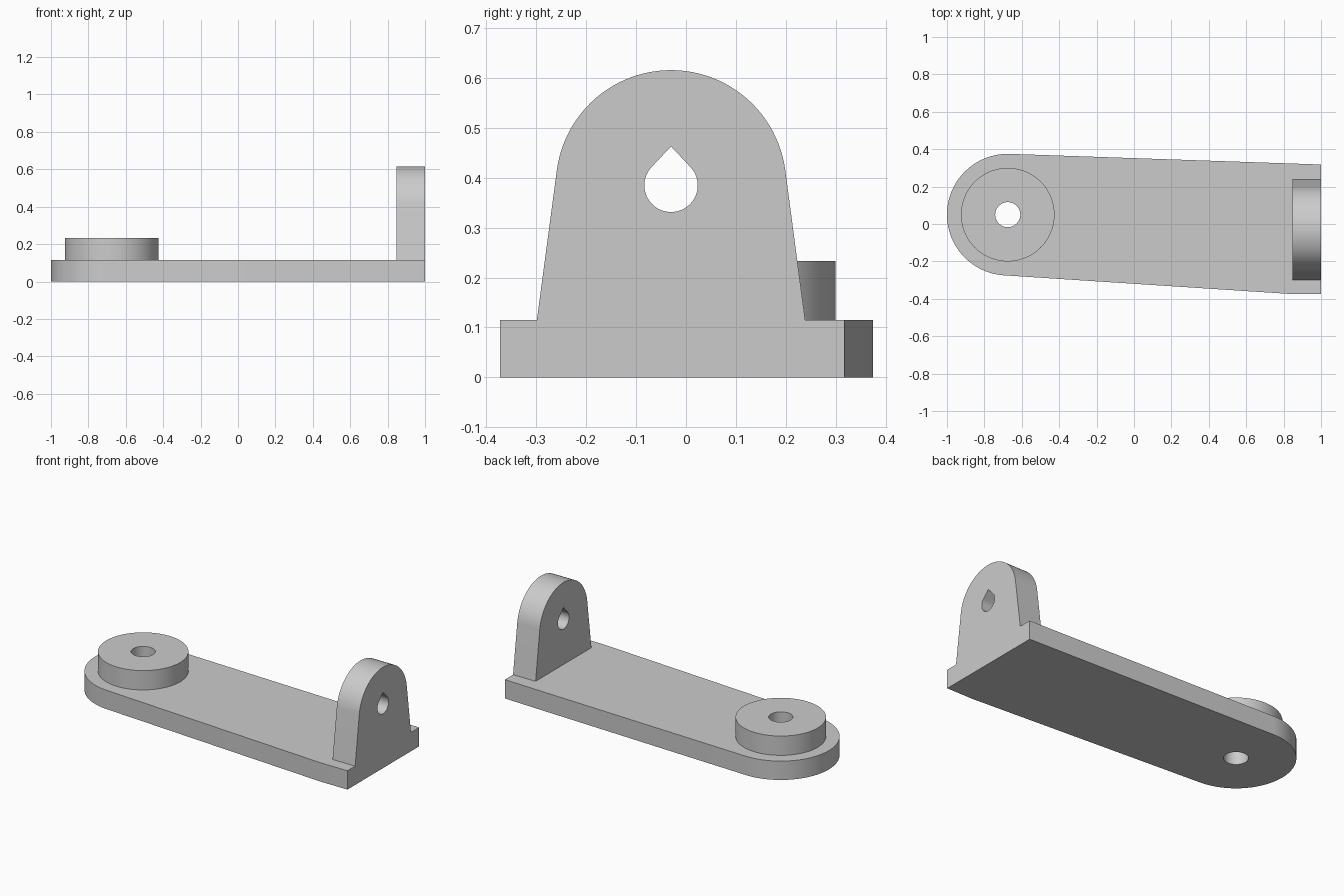
import bpy
import bmesh
from math import cos, sin, radians, pi
from mathutils import Matrix

cube = bpy.data.objects.get("Cube")
if cube:
    bpy.data.objects.remove(cube, do_unlink=True)

# Single plain grey
grey = bpy.data.materials.new("plain_grey")
grey.use_nodes = True
colour = (0.6, 0.6, 0.6, 1)
grey.diffuse_color = colour
grey.node_tree.nodes["Principled BSDF"].inputs["Base Color"].default_value = colour


def arc(cx, cy, r, start, end, steps):
    """Points along an arc, angles in degrees."""
    angles = [radians(start + (end - start) * i / steps) for i in range(steps + 1)]
    return [(cx + r * cos(a), cy + r * sin(a)) for a in angles]


def circle(cx, cy, r, steps=64):
    return arc(cx, cy, r, 0, 360, steps)[:-1]


def plate(name, outline, hole, depth, matrix):
    """Extrude an outline with an optional hole along local z, then place it."""
    curve = bpy.data.curves.new(name + "_profile", "CURVE")
    curve.dimensions = "2D"
    curve.fill_mode = "BOTH"
    curve.extrude = depth / 2
    for loop in (outline, hole):
        spline = curve.splines.new("POLY")
        spline.points.add(len(loop) - 1)
        for point, (x, y) in zip(spline.points, loop):
            point.co = (x, y, 0, 1)
        spline.use_cyclic_u = True
    temp = bpy.data.objects.new(name + "_profile", curve)
    bpy.context.collection.objects.link(temp)
    graph = bpy.context.evaluated_depsgraph_get()
    mesh = bpy.data.meshes.new_from_object(temp.evaluated_get(graph))
    bpy.data.objects.remove(temp, do_unlink=True)
    bpy.data.curves.remove(curve)

    # Weld caps to walls, then move from centred depth to its place
    bm = bmesh.new()
    bm.from_mesh(mesh)
    bmesh.ops.remove_doubles(bm, verts=bm.verts, dist=0.0001)
    bmesh.ops.dissolve_limit(bm, angle_limit=radians(0.5), verts=bm.verts, edges=bm.edges)
    bmesh.ops.transform(bm, verts=bm.verts,
                        matrix=matrix @ Matrix.Translation((0, 0, depth / 2)))
    bmesh.ops.recalc_face_normals(bm, faces=bm.faces)
    bm.to_mesh(mesh)
    bm.free()
    mesh.name = name
    mesh.materials.clear()
    mesh.materials.append(grey)

    obj = bpy.data.objects.new(name, mesh)
    bpy.context.collection.objects.link(obj)
    bpy.ops.object.select_all(action="DESELECT")
    obj.select_set(True)
    bpy.context.view_layer.objects.active = obj
    bpy.ops.object.shade_smooth_by_angle(angle=radians(25))
    return obj


base_top = 0.115
pivot = (-0.675, 0.05)
bolt_hole = circle(*pivot, 0.067)

# Tapered base with one rounded end
base_outline = arc(*pivot, 0.325, 88, 266.2, 48)
base_outline += [(0.82, -0.373), (1, -0.373), (1, 0.318)]
plate("base_plate", base_outline, bolt_hole, base_top, Matrix())

# Round boss over the bolt hole
plate("boss", circle(*pivot, 0.25, 96), bolt_hole, 0.118,
      Matrix.Translation((0, 0, base_top)))

# Upright lug: local x, y, z become world y, z, x
eye = (-0.03, 0.385)
lug_outline = arc(*eye, 0.231, 7.5, 172.5, 48)
lug_outline += [(-0.299, base_top), (0.239, base_top)]
teardrop = arc(*eye, 0.0535, 135, 405, 48) + [(eye[0], 0.463)]
upright = Matrix(((0, 0, 1, 0.848), (1, 0, 0, 0), (0, 1, 0, 0), (0, 0, 0, 1)))
plate("upright_lug", lug_outline, teardrop, 0.152, upright)
